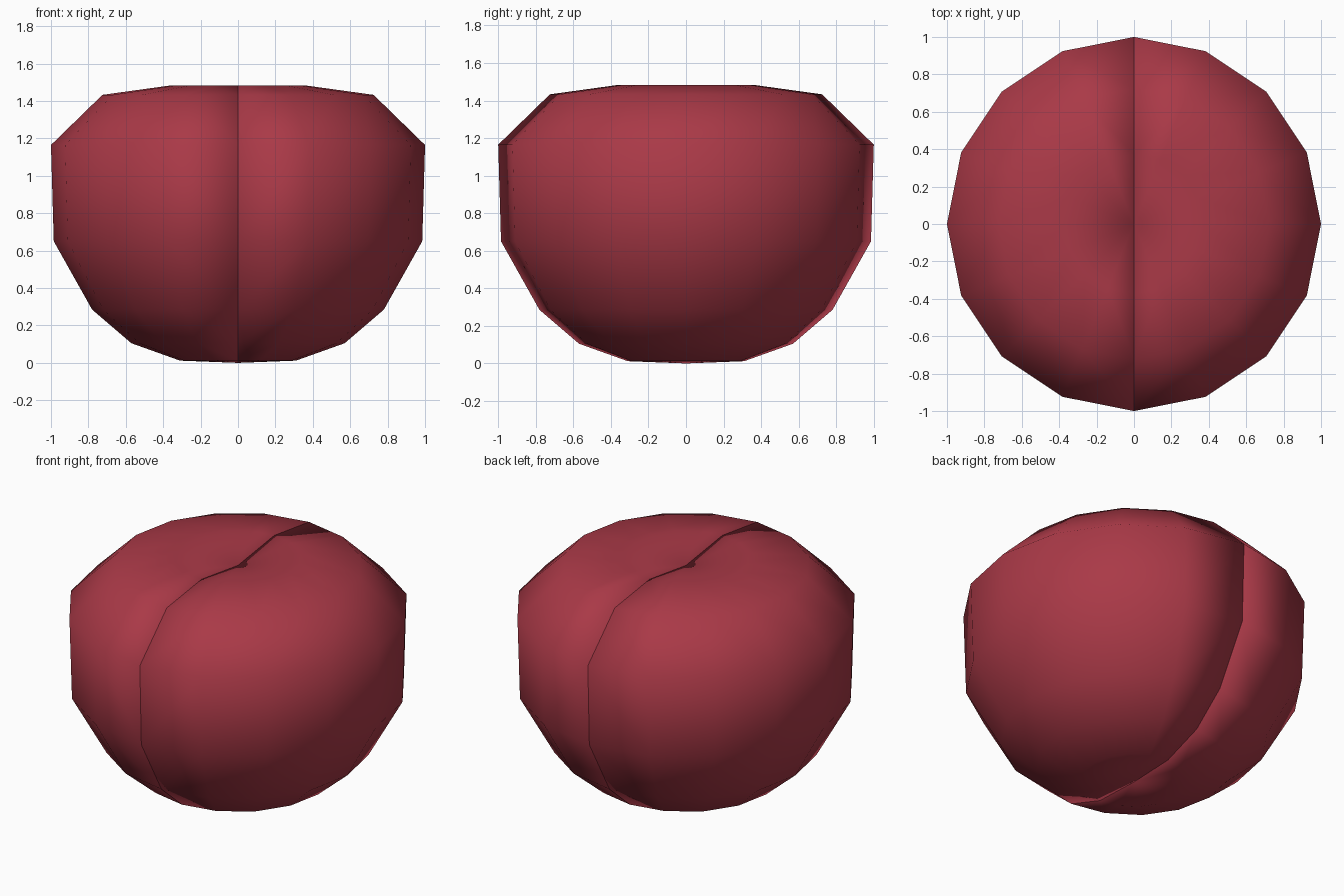
import bpy, bmesh, math

if "Cube" in bpy.data.objects:
    bpy.data.objects.remove(bpy.data.objects["Cube"])

# one flat colour
red = bpy.data.materials.new("dark red")
red.diffuse_color = (0.40, 0.041, 0.063, 1.0)
red.use_nodes = True
red.node_tree.nodes["Principled BSDF"].inputs["Base Color"].default_value = red.diffuse_color

# profile (radius, height) between the bottom pole and the dimpled top pole
RINGS = [(0.31, 0.012), (0.57, 0.105), (0.78, 0.285), (0.985, 0.65),
         (1.0, 1.165), (0.725, 1.433), (0.37, 1.482)]
BOTTOM, TOP = 0.0, 1.43
STEPS = 8  # segments per half (16 all round)


def fruit_half(name, side):
    """Half of a 16-sided lathe, closed by a flat face along the seam."""
    bm = bmesh.new()
    low = bm.verts.new((0, 0, BOTTOM))
    high = bm.verts.new((0, 0, TOP))
    grid = []
    for r, z in RINGS:
        row = []
        for i in range(STEPS + 1):
            a = -math.pi / 2 + math.pi * i / STEPS
            row.append(bm.verts.new((side * r * math.cos(a), r * math.sin(a), z)))
        grid.append(row)
    for i in range(STEPS):
        bm.faces.new((low, grid[0][i + 1], grid[0][i]))
        bm.faces.new((high, grid[-1][i], grid[-1][i + 1]))
        for a, b in zip(grid, grid[1:]):
            bm.faces.new((a[i], a[i + 1], b[i + 1], b[i]))
    # flat cut face inside the seam
    front = [row[0] for row in grid]
    back = [row[-1] for row in grid]
    bm.faces.new([low] + front + [high] + back[::-1])
    bmesh.ops.recalc_face_normals(bm, faces=bm.faces[:])
    # smooth over the rim so the halves read as two lobes with a crease
    for f in bm.faces:
        f.smooth = True
    mesh = bpy.data.meshes.new(name)
    bm.to_mesh(mesh)
    bm.free()
    mesh.materials.append(red)
    obj = bpy.data.objects.new(name, mesh)
    bpy.context.collection.objects.link(obj)
    return obj


fruit_half("right_half", 1)
fruit_half("left_half", -1)
